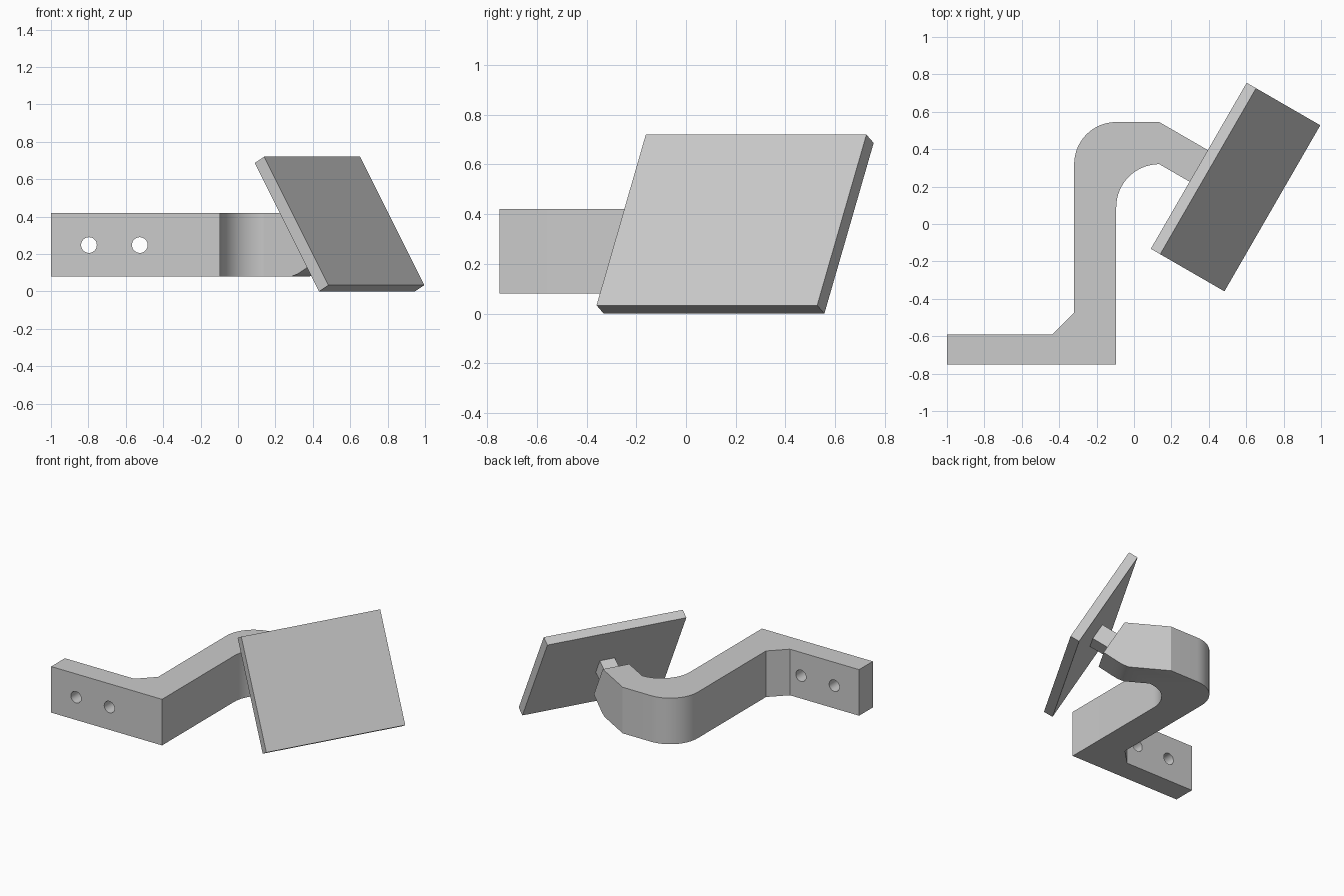
import bpy, bmesh, math
from mathutils import Matrix, Vector

cube = bpy.data.objects.get("Cube")
if cube:
    bpy.data.objects.remove(cube, do_unlink=True)

grey = bpy.data.materials.new("plain grey")
grey.use_nodes = True
grey.diffuse_color = (0.6, 0.6, 0.6, 1)
grey.node_tree.nodes["Principled BSDF"].inputs["Base Color"].default_value = (0.6, 0.6, 0.6, 1)

# Directions: outward along the arm, along the panel, square to the panel
OUT = Vector((math.cos(math.radians(30)), -0.5, 0))
ALONG = Vector((0.5, math.cos(math.radians(30)), 0))
UP = Vector((0, 0, 1))
NORMAL = OUT * math.cos(math.radians(30)) + UP * 0.5
SLOPE = NORMAL.cross(ALONG)


def make_object(name, bm):
    bmesh.ops.recalc_face_normals(bm, faces=bm.faces)
    mesh = bpy.data.meshes.new(name)
    bm.to_mesh(mesh)
    bm.free()
    mesh.materials.append(grey)
    obj = bpy.data.objects.new(name, mesh)
    bpy.context.collection.objects.link(obj)
    return obj


def prism(name, points, depth):
    bm = bmesh.new()
    face = bm.faces.new([bm.verts.new(p) for p in points])
    new = bmesh.ops.extrude_face_region(bm, geom=[face])["geom"]
    bmesh.ops.translate(bm, vec=depth, verts=[v for v in new if isinstance(v, bmesh.types.BMVert)])
    return make_object(name, bm)


def box(name, center, size):
    bm = bmesh.new()
    frame = Matrix((ALONG, SLOPE, NORMAL)).transposed().to_4x4()
    bmesh.ops.create_cube(bm, size=1, matrix=Matrix.Translation(center) @ frame @ Matrix.Diagonal((*size, 1)))
    return make_object(name, bm)


def cut(obj, cutter):
    mod = obj.modifiers.new("cut", "BOOLEAN")
    mod.operation = "DIFFERENCE"
    mod.solver = "EXACT"
    mod.object = cutter
    bpy.context.view_layer.objects.active = obj
    bpy.ops.object.modifier_apply(modifier=mod.name)
    bpy.data.objects.remove(cutter, do_unlink=True)


def arc(cx, cy, r, start, end, steps=16):
    angles = [math.radians(start + (end - start) * i / steps) for i in range(steps + 1)]
    return [(cx + r * math.cos(a), cy + r * math.sin(a)) for a in angles]


# Bent bracket: mounting foot, upright, rounded bend and angled arm
reach = OUT * 0.5
outline = [(-1, -0.75), (-0.095, -0.75)]
outline += arc(0.135, 0.09, 0.23, 180, 90)
outline += [(0.135 + reach.x, 0.32 + reach.y), (0.135 + reach.x, 0.545 + reach.y), (0.135, 0.545)]
outline += arc(-0.095, 0.32, 0.225, 90, 180)
outline += [(-0.32, -0.475), (-0.435, -0.59), (-1, -0.59)]
bracket = prism("bracket", [(x, y, 0.08) for x, y in outline], UP * 0.34)

# Arm tip trimmed parallel to the panel, with a rounded lower corner
tip = [(0.102, 0.52), (0.301, 0.175), (0.21, 0.117), (0.17, 0.094), (0.13, 0.08), (0.13, 0), (0.8, 0), (0.8, 0.52)]
cut(bracket, prism("tip_cutter", [OUT * h + ALONG * 0.2 + UP * z for h, z in tip], ALONG * 0.45))

# Two screw holes through the foot
for x in (-0.797, -0.525):
    ring = [(px, -0.9, pz) for px, pz in arc(x, 0.248, 0.042, 0, 360, 32)[:-1]]
    cut(bracket, prism("hole_cutter", ring, Vector((0, 0.5, 0))))

# Tilted panel and the short stub joining it to the arm
box("panel", Vector((0.543, 0.1975, 0.36)), (1.025, 0.793, 0.067))
box("panel_stub", OUT * 0.23 + ALONG * 0.44 + UP * 0.297 + NORMAL * 0.06, (0.11, 0.13, 0.14))

# Smooth the bends, keep the edges crisp
bpy.ops.object.select_all(action="DESELECT")
bracket.select_set(True)
bpy.context.view_layer.objects.active = bracket
bpy.ops.object.shade_smooth_by_angle(angle=math.radians(25))
